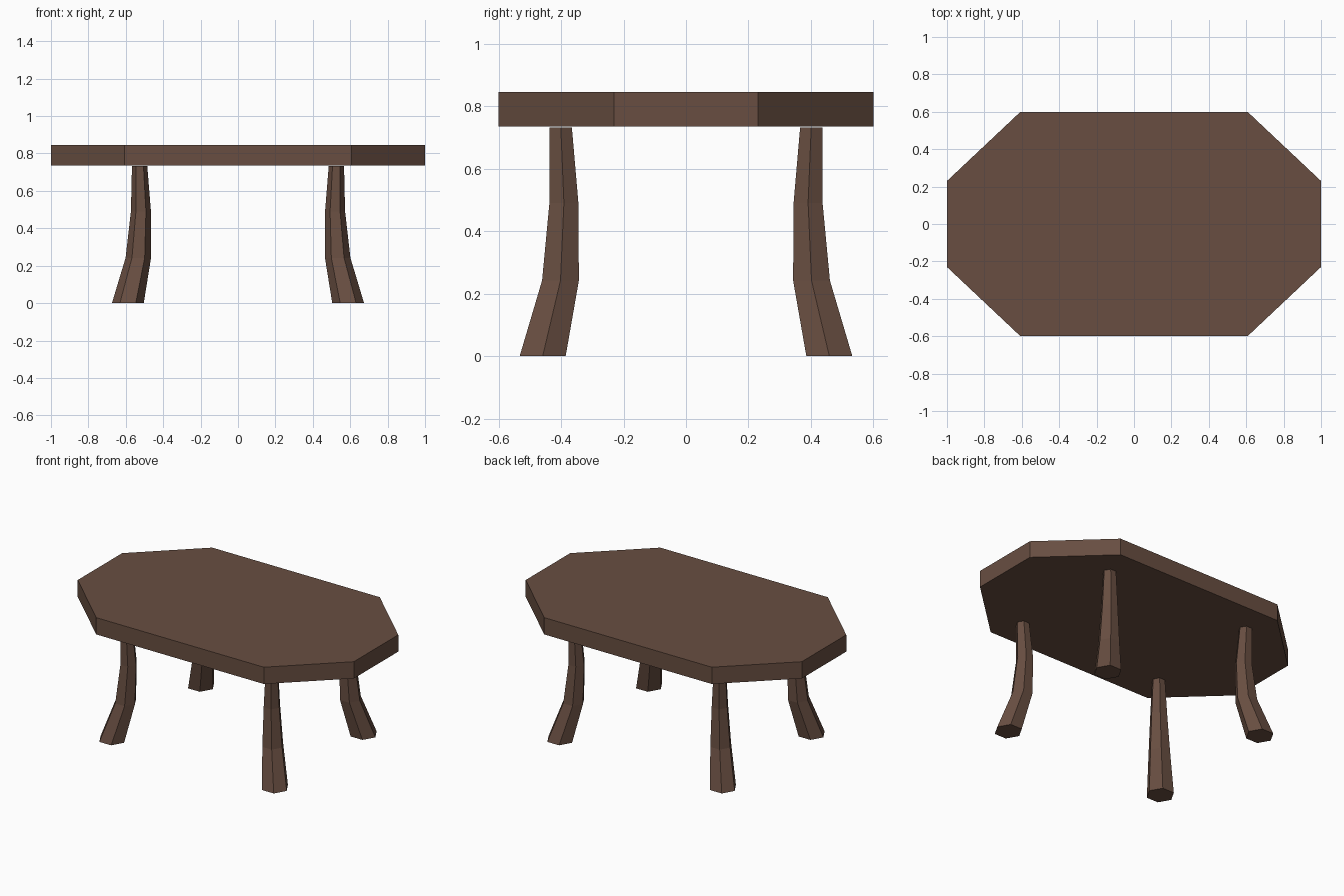
import bpy, bmesh, math

if "Cube" in bpy.data.objects:
    bpy.data.objects.remove(bpy.data.objects["Cube"])

wood = bpy.data.materials.new("dark brown wood")
wood.diffuse_color = (0.138, 0.076, 0.053, 1)
wood.use_nodes = True
wood.node_tree.nodes["Principled BSDF"].inputs["Base Color"].default_value = wood.diffuse_color


def make_object(name, bm):
    bmesh.ops.recalc_face_normals(bm, faces=bm.faces)
    mesh = bpy.data.meshes.new(name)
    bm.to_mesh(mesh)
    bm.free()
    mesh.materials.append(wood)
    obj = bpy.data.objects.new(name, mesh)
    bpy.context.collection.objects.link(obj)
    return obj


def loft(name, rings):
    """Join equal-sized point rings into a closed solid."""
    bm = bmesh.new()
    rows = [[bm.verts.new(p) for p in ring] for ring in rings]
    n = len(rows[0])
    for a, b in zip(rows, rows[1:]):
        for i in range(n):
            j = (i + 1) % n
            bm.faces.new((a[i], a[j], b[j], b[i]))
    bm.faces.new(rows[0][::-1])
    bm.faces.new(rows[-1])
    return make_object(name, bm)


# Tabletop: rectangle with cut corners
outline = [(1, -0.23), (1, 0.23), (0.607, 0.6), (-0.607, 0.6),
           (-1, 0.23), (-1, -0.23), (-0.607, -0.6), (0.607, -0.6)]
loft("tabletop", [[(x, y, z) for x, y in outline] for z in (0.736, 0.846)])

# Legs: tapered, splayed hexagonal posts (centre x, centre y, height, radius)
stations = [(0.589, 0.459, 0.0, 0.085), (0.533, 0.402, 0.242, 0.068),
            (0.519, 0.391, 0.491, 0.0535), (0.526, 0.401, 0.732, 0.041)]
for side, sx in (("left", -1), ("right", 1)):
    for end, sy in (("front", -1), ("back", 1)):
        rings = [[(sx * cx + r * math.cos(k * math.pi / 3),
                   sy * cy + r * math.sin(k * math.pi / 3), z)
                  for k in range(6)] for cx, cy, z, r in stations]
        loft(f"{end}_{side}_leg", rings)
